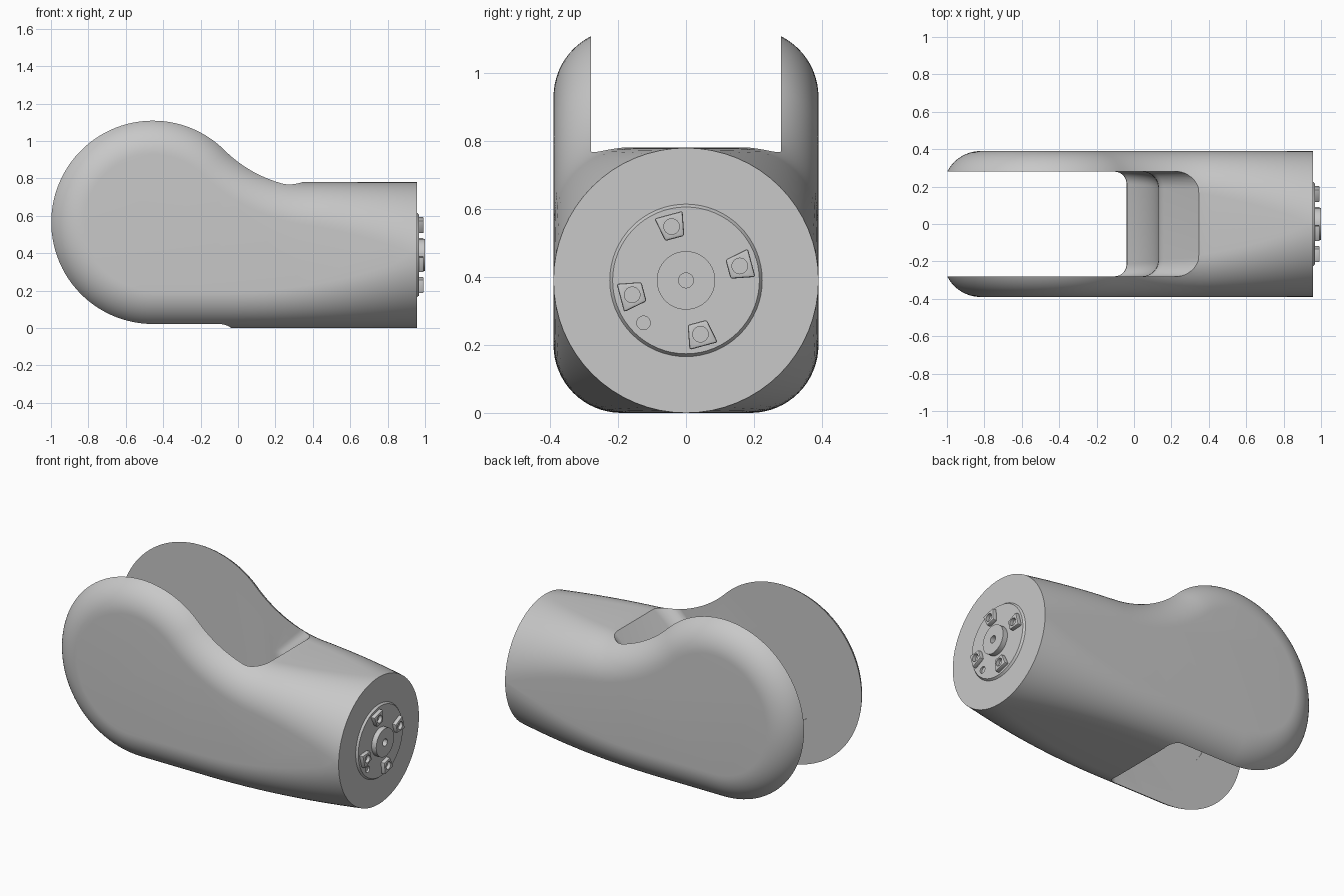
import bpy, bmesh
from math import sin, cos, pi, radians
from mathutils import Matrix, Vector

if "Cube" in bpy.data.objects:
    bpy.data.objects.remove(bpy.data.objects["Cube"], do_unlink=True)

grey = bpy.data.materials.new("light_grey")
grey.use_nodes = True
GREY = (0.58, 0.58, 0.58, 1)
grey.diffuse_color = GREY
grey.node_tree.nodes["Principled BSDF"].inputs["Base Color"].default_value = GREY

R = 0.39              # radius of the round end, half width of the fork
PX, PZ = -0.455, 0.565  # fork pivot
END = 0.957           # flange face


def finish(name, bm):
    bmesh.ops.remove_doubles(bm, verts=bm.verts, dist=1e-5)
    bmesh.ops.recalc_face_normals(bm, faces=bm.faces)
    me = bpy.data.meshes.new(name)
    bm.to_mesh(me)
    bm.free()
    me.materials.append(grey)
    ob = bpy.data.objects.new(name, me)
    bpy.context.collection.objects.link(ob)
    return ob


def skin(name, rows):
    """Closed solid from equal-length rows of points; rows run along an outline."""
    bm = bmesh.new()
    g = [[bm.verts.new(p) for p in row] for row in rows]
    for a, b in zip(g, g[1:]):
        for k in range(len(a) - 1):
            bm.faces.new((a[k], a[k + 1], b[k + 1], b[k]))
    bm.faces.new([r[0] for r in g])
    bm.faces.new([r[-1] for r in g])
    bm.faces.new(g[0] + g[-1][::-1])
    return finish(name, bm)


def disc(name, r1, r2, start, end, centre=(0, R), axis="X", seg=64):
    """Cylinder or cone along x (centre y, z) or along y (centre x, z)."""
    bm = bmesh.new()
    mid = (start + end) / 2
    if axis == "X":
        rot, loc = Matrix.Rotation(pi / 2, 4, "Y"), (mid, centre[0], centre[1])
    else:
        rot, loc = Matrix.Rotation(-pi / 2, 4, "X"), (centre[0], mid, centre[1])
    bmesh.ops.create_cone(bm, cap_ends=True, segments=seg, radius1=r1, radius2=r2,
                          depth=end - start, matrix=Matrix.Translation(loc) @ rot)
    return finish(name, bm)


def select(ob):
    bpy.ops.object.select_all(action="DESELECT")
    ob.select_set(True)
    bpy.context.view_layer.objects.active = ob


def cut(ob, cutter):
    select(ob)
    m = ob.modifiers.new("cut", "BOOLEAN")
    m.operation, m.solver, m.object = "DIFFERENCE", "EXACT", cutter
    bpy.ops.object.modifier_apply(modifier=m.name)
    bpy.data.objects.remove(cutter, do_unlink=True)


def smooth(ob):
    select(ob)
    bpy.ops.object.shade_smooth_by_angle(angle=radians(30))


# Side outline as (x, z, normal x, normal z): bottom, round pod, neck, top
PR, NECK = 0.565, 0.63
DIAG = radians(45)
outline = [(END + (PX - END) * i / 24, 0, 0, -1) for i in range(24)]
for i in range(65):
    a = -pi / 2 - (1.5 * pi - DIAG + pi / 4 - pi / 4) * i / 64
    outline.append((PX + PR * cos(a), PZ + PR * sin(a), cos(a), sin(a)))
nx = PX + (PR + NECK) * cos(DIAG)
nz = 2 * R + NECK
for i in range(1, 17):
    a = DIAG + (pi / 2 - DIAG) * i / 16
    outline.append((nx - NECK * cos(a), nz - NECK * sin(a), cos(a), sin(a)))
x0 = outline[-1][0]
outline += [(x0 + (END - x0) * i / 16, 2 * R, 0, 1) for i in range(1, 17)]

# Body: edge rounding grows from the fork to a full circle at the flange
STEPS = 16
body_rows = []
for x, z, ax, az in outline:
    c = 0.2 + 0.1895 * max(0, x / END) ** 2
    row = []
    for side in (-1, 1):
        for k in range(STEPS + 1):
            f = pi / 2 * (k / STEPS if side > 0 else 1 - k / STEPS)
            inset = c * (1 - cos(f))
            row.append((x - ax * inset, side * (R - c + c * sin(f)), z - az * inset))
    body_rows.append(row)
body = skin("fork_body", body_rows)

# Slot between the arms: clearance arc at the bottom, flared ramp on top
HALF, CLEAR = 0.28, 0.585
wall = [(-0.04, -0.2), (-0.04, 0.1)]
for i in range(17):
    a = radians(-44.5 + 42 * i / 16)
    wall.append((PX + CLEAR * cos(a), PZ + CLEAR * sin(a)))
wall += [(0.133, 0.57), (0.143, 0.59), (0.16, 0.61), (0.345, 0.78), (0.74, 1.3)]
slot_rows = [[(-1.3, s * HALF, -0.2) for s in (-1, 1) for k in range(9)]]
for x, z in wall:
    r = 0.06 + 0.04 * min(1, max(0, z / 0.78))
    row = []
    for side in (-1, 1):
        for k in range(9):
            f = pi / 2 * (k / 8 if side > 0 else 1 - k / 8)
            row.append((x - r * (1 - cos(f)), side * (HALF - r + r * sin(f)), z))
    slot_rows.append(row)
slot_rows.append([(-1.3, s * HALF, 1.3) for s in (-1, 1) for k in range(9)])
cut(body, skin("slot_cutter", slot_rows))

# Shallow round seats on the inner faces of the arms
cut(body, disc("seat_cutter", 0.29, 0.29, -HALF - 0.003, HALF + 0.003, (PX, PZ), "Y"))
smooth(body)

# Flange plate with a chamfered rim and a locating hole
plate = disc("flange_plate", 0.228, 0.216, END - 0.005, END + 0.012)
cut(plate, disc("pin_hole_cutter", 0.02, 0.02, END, END + 0.05, (-0.125, 0.265), seg=24))
smooth(plate)

# Centre boss
boss = disc("centre_boss", 0.086, 0.086, END, 1.0)
cut(boss, disc("boss_hole_cutter", 0.022, 0.022, 0.97, 1.05, seg=24))
smooth(boss)

# Four wedge-shaped lugs around the boss
for i in range(4):
    ang = radians(15 + 90 * i)
    out = Vector((0, cos(ang), sin(ang)))
    tan = Vector((0, -sin(ang), cos(ang)))
    mid = Vector((0, 0, R)) + out * 0.164
    corners = [(-0.036, -0.029), (0.036, -0.043), (0.036, 0.043), (-0.036, 0.029)]
    bm = bmesh.new()
    base = bm.faces.new([bm.verts.new(mid + out * u + tan * v + Vector((END, 0, 0)))
                         for u, v in corners])
    top = bmesh.ops.extrude_face_region(bm, geom=[base])["geom"]
    top_verts = [e for e in top if isinstance(e, bmesh.types.BMVert)]
    bmesh.ops.translate(bm, verts=top_verts, vec=(0.036, 0, 0))
    bmesh.ops.bevel(bm, geom=bm.edges[:], offset=0.006, segments=2, affect="EDGES", profile=0.5)
    lug = finish("flange_lug_%d" % (i + 1), bm)
    cut(lug, disc("lug_hole_cutter", 0.023, 0.023, 0.972, 1.05, (mid.y, mid.z), seg=24))
    smooth(lug)
